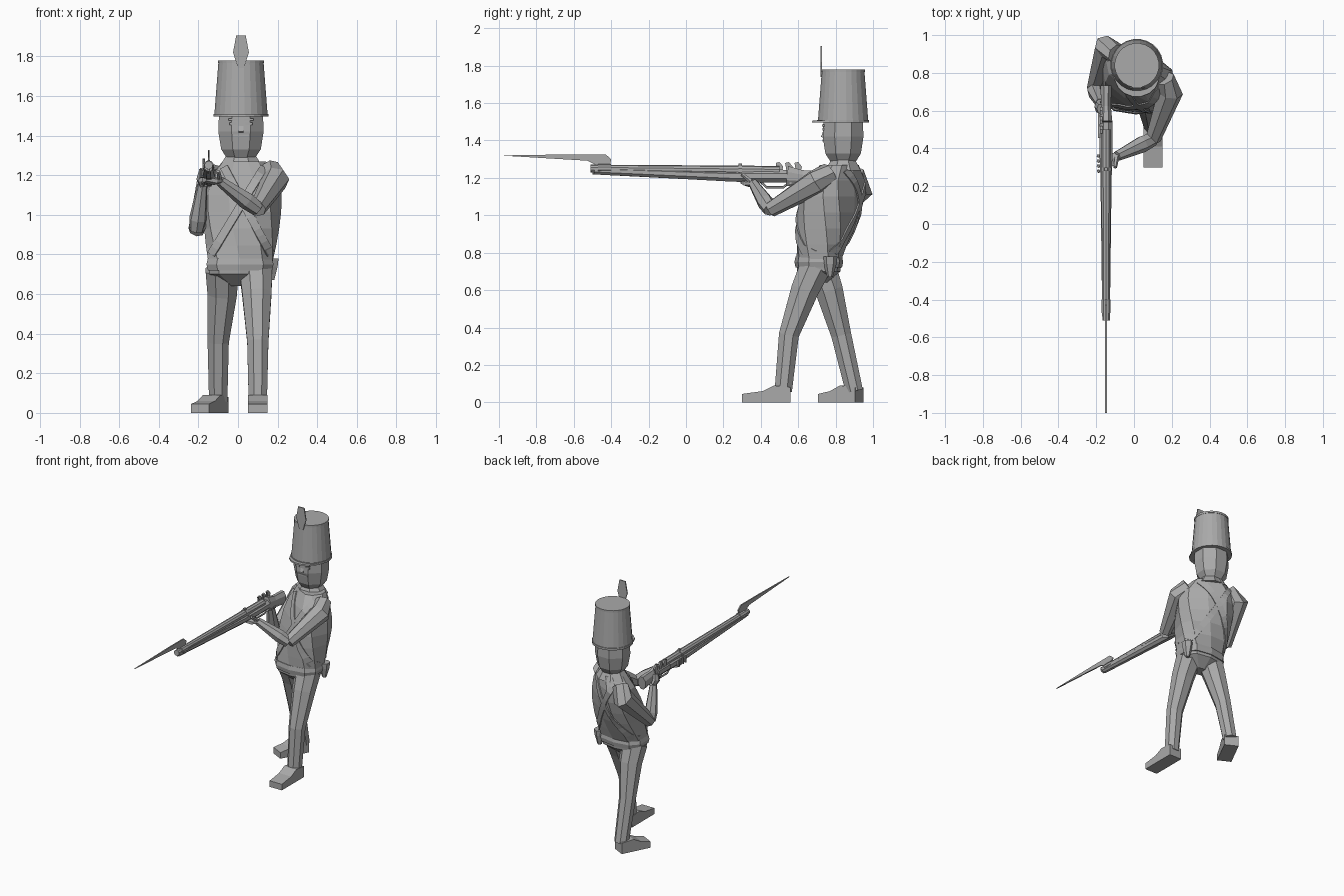
import bpy, bmesh
from math import sin, cos, pi, radians, copysign
from mathutils import Vector, Matrix
from mathutils.bvhtree import BVHTree

if "Cube" in bpy.data.objects:
    bpy.data.objects.remove(bpy.data.objects["Cube"])

GREY = (0.4, 0.4, 0.4, 1)
material = bpy.data.materials.new("plain_grey")
material.use_nodes = True
material.diffuse_color = GREY
material.node_tree.nodes["Principled BSDF"].inputs["Base Color"].default_value = GREY

X_AXIS, Y_AXIS, Z_AXIS = Vector((1, 0, 0)), Vector((0, 1, 0)), Vector((0, 0, 1))


def finish(name, bm):
    bmesh.ops.recalc_face_normals(bm, faces=bm.faces)
    mesh = bpy.data.meshes.new(name)
    bm.to_mesh(mesh)
    bm.free()
    mesh.materials.append(material)
    part = bpy.data.objects.new(name, mesh)
    bpy.context.collection.objects.link(part)
    return part


def ellipse(centre, u, v, sides, power=1):
    """Ring of points; a power under one makes it boxier."""
    def squared(value):
        return copysign(abs(value) ** power, value)
    angles = [2 * pi * (k + 0.5) / sides for k in range(sides)]
    return [centre + u * squared(cos(a)) + v * squared(sin(a)) for a in angles]


def skin(name, rings):
    """Join rings of points with quads and close both ends."""
    bm = bmesh.new()
    loops = [[bm.verts.new(point) for point in ring] for ring in rings]
    for low, high in zip(loops, loops[1:]):
        for k in range(len(low)):
            bm.faces.new((low[k - 1], low[k], high[k], high[k - 1]))
    caps = [bm.faces.new(loops[0]), bm.faces.new(loops[-1])]
    bmesh.ops.triangulate(bm, faces=caps)
    return finish(name, bm)


def tube(name, points, radii, sides=7, flat=1):
    """Tapered limb through the points, one radius at each."""
    points = [Vector(p) for p in points]
    upright = abs((points[-1] - points[0]).normalized().z) > 0.7
    helper = X_AXIS if upright else Z_AXIS
    rings = []
    for i, (point, radius) in enumerate(zip(points, radii)):
        along = (points[min(i + 1, len(points) - 1)] - points[max(i - 1, 0)]).normalized()
        u = along.cross(helper).normalized()
        rings.append(ellipse(point, u * radius, u.cross(along) * radius * flat, sides))
    return skin(name, rings)


def column(name, centre, levels, sides=24, depth=1, power=1):
    """Stack of level rings, each given as height and radius."""
    return skin(name, [ellipse(centre + Z_AXIS * z, X_AXIS * r, Y_AXIS * r * depth, sides, power)
                       for z, r in levels])


def prism(name, profile, width, at, yaw=0):
    """Side profile (y, z) extruded across x, then turned and placed."""
    place = Matrix.Translation(at) @ Matrix.Rotation(radians(yaw), 4, "Z")
    return skin(name, [[place @ Vector((x, y, z)) for y, z in profile]
                       for x in (-width / 2, width / 2)])


def box(name, at, width, depth, height):
    y, z = depth / 2, height / 2
    return prism(name, [(-y, -z), (y, -z), (y, z), (-y, z)], width, at)


# Legs and feet
leg_radii = (.09, .08, .058, .05)
tube("left_leg", [(.09, .69, .72), (.095, .635, .6), (.1, .55, .36), (.1, .52, .06)], leg_radii, 8)
tube("right_leg", [(-.08, .72, .72), (-.08, .765, .6), (-.1, .83, .36), (-.1, .9, .06)],
     leg_radii, 8)


def foot(name, at, toe, yaw):
    profile = [(.04, 0), (.04, .08), (-.05, .09), (-.11, .06), (-toe, .045), (-toe, 0)]
    prism(name, profile, .1, at, yaw)


foot("left_foot", (.1, .52, 0), .22, 0)
foot("right_foot", (-.11, .89, 0), .18, -27)

# Hips and jacket hem
waist = Vector((.01, .71, 0))
column("hips", waist, [(.64, .06), (.7, .16), (.76, .17)], 10, .72, .8)
column("jacket_hem", waist, [(.72, .168), (.75, .176), (.78, .168)], 10, .74, .75)

# Torso, widening and twisting towards the shoulders
rings = []
for i in range(7):
    t = i / 6
    turn = Matrix.Rotation(radians(-36) * sin(t * pi / 2), 3, "Z")
    width = .168 + .055 * t - .11 * t ** 8
    depth = .12 + .03 * sin(t * pi) - .035 * t ** 4
    centre = Vector((.012 + .02 * t, .71 + .11 * t, .76 + .51 * t))
    rings.append(ellipse(centre, turn @ X_AXIS * width, turn @ Y_AXIS * depth, 10, .75))
torso = skin("torso", rings)

# Crossed straps laid onto the torso, front and back
bm = bmesh.new()
bm.from_mesh(torso.data)
surface = BVHTree.FromBMesh(bm)
bm.free()


def strap(name, start, end, facing):
    bm = bmesh.new()
    edge = (end - start).cross(Y_AXIS).normalized() * .02
    outward = Y_AXIS * facing
    previous = None
    for i in range(15):
        middle = start.lerp(end, i / 14)
        row = []
        for point in (middle - edge, middle + edge):
            hit = surface.ray_cast(point + outward * 2, -outward)[0]
            hit = hit or surface.find_nearest(point)[0]
            row.append(bm.verts.new(hit + outward * .004))
        if previous:
            bm.faces.new((*previous, *reversed(row)))
        previous = row
    thickness = finish(name, bm).modifiers.new("thickness", "SOLIDIFY")
    thickness.thickness = .008
    thickness.offset = 0


for label, facing in (("front", -1), ("back", 1)):
    for side in (-1, 1):
        strap(label + "_strap", Vector((.03 + side * .1, .8, 1.24)),
              Vector((.015 - side * .15, .7, .8)), facing)
column("cartridge_pouch", Vector((.17, .77, 0)), [(.67, .015), (.74, .035), (.78, .04)], 6)

# Left arm, supporting the gun
elbow, wrist = Vector((.1, .45, 1.03)), Vector((-.09, .36, 1.17))
tube("left_upper_arm", [(.16, .77, 1.23), (.19, .7, 1.18), elbow], (.055, .07, .042))
tube("left_forearm", [elbow, elbow.lerp(wrist, .3), wrist], (.038, .045, .027))
tube("left_palm", [wrist, (-.12, .34, 1.17), (-.17, .32, 1.18)], (.025, .04, .035), 6, .5)
tube("left_thumb", [wrist, (-.1, .3, 1.22)], (.014, .01), 5)
for i in range(4):
    knuckle = Vector((-.19, .28 + i * .027, 1.19))
    tube("left_finger", [knuckle + X_AXIS * .04, knuckle, knuckle + Z_AXIS * .04],
         (.011, .01, .008), 5)

# Right arm, at the trigger
elbow, wrist = Vector((-.21, .72, .92)), Vector((-.18, .64, 1.15))
tube("right_upper_arm", [(-.09, .9, 1.22), (-.14, .935, 1.15), elbow], (.055, .072, .042))
tube("right_forearm", [elbow, elbow.lerp(wrist, .25), wrist], (.036, .045, .026))
tube("right_palm", [wrist, (-.19, .62, 1.18), (-.18, .61, 1.22)], (.026, .034, .028), 6, .6)
for i in range(3):
    knuckle = Vector((-.17, .56 + i * .027, 1.17))
    tube("right_finger", [wrist, knuckle, knuckle + X_AXIS * .05], (.012, .01, .008), 5)

# Head and face
head = Vector((.015, .84, 0))
face = head - Y_AXIS * .106
column("collar", head, [(1.24, .12), (1.3, .08)], 8, .85)
column("head", head, [(1.27, .065), (1.33, .108), (1.42, .124), (1.51, .12)], 8, .95)
prism("nose", [(.01, .04), (-.012, -.02), (.01, -.03)], .024, face + Z_AXIS * 1.44)
box("moustache", face + Z_AXIS * 1.4, .08, .01, .01)
for side in (-1, 1):
    brow = face + X_AXIS * side * .04
    box("eye", brow + Z_AXIS * 1.46, .035, .01, .014)
    box("eyebrow", brow + Z_AXIS * 1.48, .045, .012, .01)

# Tall hat, peak and plume
column("hat", head, [(1.5, .136), (1.77, .115)])
column("hat_rim", head, [(1.495, .14), (1.51, .14)])
column("hat_top_band", head, [(1.765, .118), (1.78, .118)])
column("hat_peak", head - Y_AXIS * .06, [(1.496, .12), (1.506, .118)], 16, .9)
plume = [(-.015, 1.74), (-.04, 1.82), (-.024, 1.905), (.024, 1.905), (.04, 1.82), (.015, 1.74)]
prism("plume", plume, .008, head - Y_AXIS * .118, 90)

# Musket: stock, barrel and fittings
gun = Vector((-.148, 0, 0))


def rail(name, path, radii, sides=8, flat=1):
    return tube(name, [gun + Y_AXIS * y + Z_AXIS * z for y, z in path], radii, sides, flat)


rail("stock", [(-.49, 1.24), (.24, 1.21), (.4, 1.21), (.54, 1.21)], (.022, .032, .038, .036))
rail("butt", [(.54, 1.21), (.62, 1.2), (.73, 1.19)], (.036, .028, .032), 8, 1.6)
rail("barrel", [(-.51, 1.25), (.5, 1.237)], (.021, .027), 10)
rail("ramrod", [(-.5, 1.226), (.2, 1.19)], (.007, .007), 6)
rail("barrel_band", [(.28, 1.24), (.3, 1.24)], (.03, .03))
box("lock_plate", gun + Vector((-.037, .52, 1.22)), .012, .13, .03)
hammer = [(0, 0), (.02, 0), (.03, .04), (.01, .065), (-.01, .06), (.006, .04)]
for y in (.49, .54, .59):
    prism("hammer", hammer, .012, gun + Vector((-.025, y, 1.22)))
box("rear_sight", gun + Vector((0, .29, 1.27)), .014, .02, .015)
rail("trigger_guard", [(.4, 1.18), (.43, 1.15), (.52, 1.15), (.56, 1.18)], [.007] * 4, 5)

# Bayonet
rail("bayonet_socket", [(-.47, 1.25), (-.4, 1.25)], (.025, .025), 10)
blade = [(-.41, 1.25), (-.4, 1.3), (-.43, 1.326), (-.6, 1.326), (-1, 1.32), (-.46, 1.288), (-.44, 1.25)]
prism("bayonet", blade, .009, gun)
